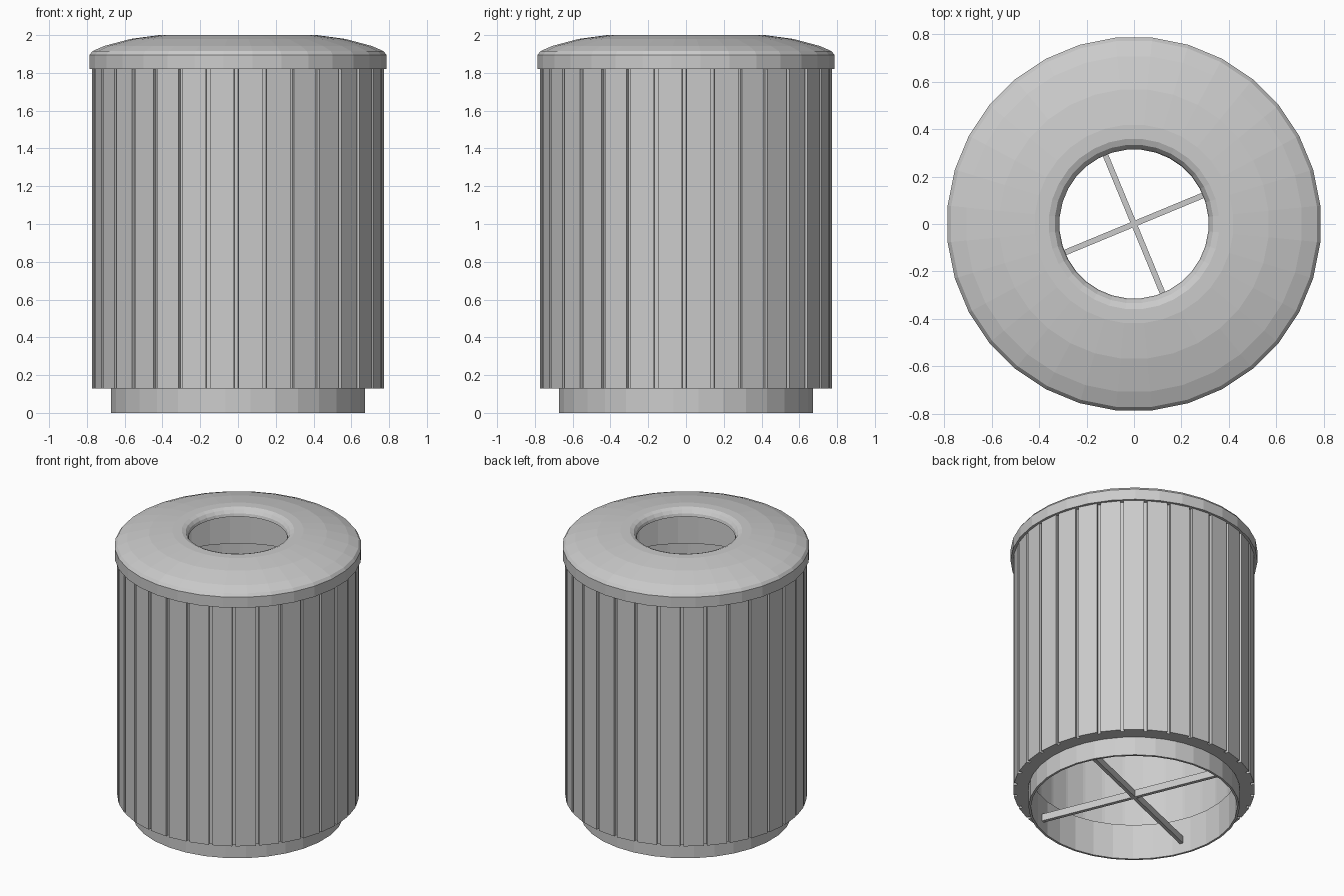
import bpy
import bmesh
from math import cos, sin, radians, pi

if "Cube" in bpy.data.objects:
    bpy.data.objects.remove(bpy.data.objects["Cube"])

SIDES = 32
STEP = 2 * pi / SIDES

grey = bpy.data.materials.new("light_grey")
grey.use_nodes = True
grey.diffuse_color = (0.6, 0.6, 0.6, 1)
grey.node_tree.nodes["Principled BSDF"].inputs["Base Color"].default_value = (0.6, 0.6, 0.6, 1)


def finish(name, bm):
    bmesh.ops.recalc_face_normals(bm, faces=bm.faces)
    mesh = bpy.data.meshes.new(name)
    bm.to_mesh(mesh)
    bm.free()
    mesh.materials.append(grey)
    obj = bpy.data.objects.new(name, mesh)
    bpy.context.collection.objects.link(obj)
    return obj


def bridge(bm, loops):
    """Join a closed series of equal rings with quads."""
    for a, b in zip(loops, loops[1:] + loops[:1]):
        n = len(a)
        for i in range(n):
            j = (i + 1) % n
            bm.faces.new((a[i], a[j], b[j], b[i]))


def lathe(name, profile):
    """Spin a closed (radius, height) profile around z."""
    bm = bmesh.new()
    angles = [(i + 0.5) * STEP for i in range(SIDES)]
    bridge(bm, [[bm.verts.new((r * cos(a), r * sin(a), z)) for a in angles]
                for r, z in profile])
    return finish(name, bm)


# Base ring, plugged into the body
lathe("base_ring", [(0.675, 0), (0.675, 0.25), (0.66, 0.25), (0.66, 0)])

# Domed lid with a rolled opening and a lip reaching down into the body
lathe("lid", [
    (0.79, 1.82), (0.79, 1.895), (0.775, 1.915), (0.71, 1.943), (0.57, 1.98),
    (0.42, 2.0), (0.36, 2.0), (0.335, 1.99), (0.32, 1.97), (0.315, 1.95),
    (0.42, 1.955), (0.57, 1.935), (0.66, 1.91), (0.66, 1.6), (0.675, 1.6),
    (0.675, 1.82)])

# Slatted body: flat slats separated by narrow grooves
half = radians(0.8)
outline = []
for i in range(SIDES):
    a = i * STEP - radians(0.7)
    outline += [(0.773, a - half), (0.75, a - half), (0.75, a + half), (0.773, a + half)]
bm = bmesh.new()


def body_ring(z, inner):
    return [bm.verts.new(((0.676 if inner else r) * cos(a - pi / 2),
                          (0.676 if inner else r) * sin(a - pi / 2), z))
            for r, a in outline]


bridge(bm, [body_ring(0.13, False), body_ring(1.83, False),
            body_ring(1.83, True), body_ring(0.13, True)])
bmesh.ops.remove_doubles(bm, verts=bm.verts, dist=0.0001)
finish("slatted_body", bm)

# Crossed support bars in the base
for name, angle in (("support_bar_a", 22.5), ("support_bar_b", 112.5)):
    bm = bmesh.new()
    bmesh.ops.create_cube(bm, size=1)
    bmesh.ops.scale(bm, vec=(1.33, 0.024, 0.05), verts=bm.verts)
    bar = finish(name, bm)
    bar.location.z = 0.095
    bar.rotation_euler.z = radians(angle)
